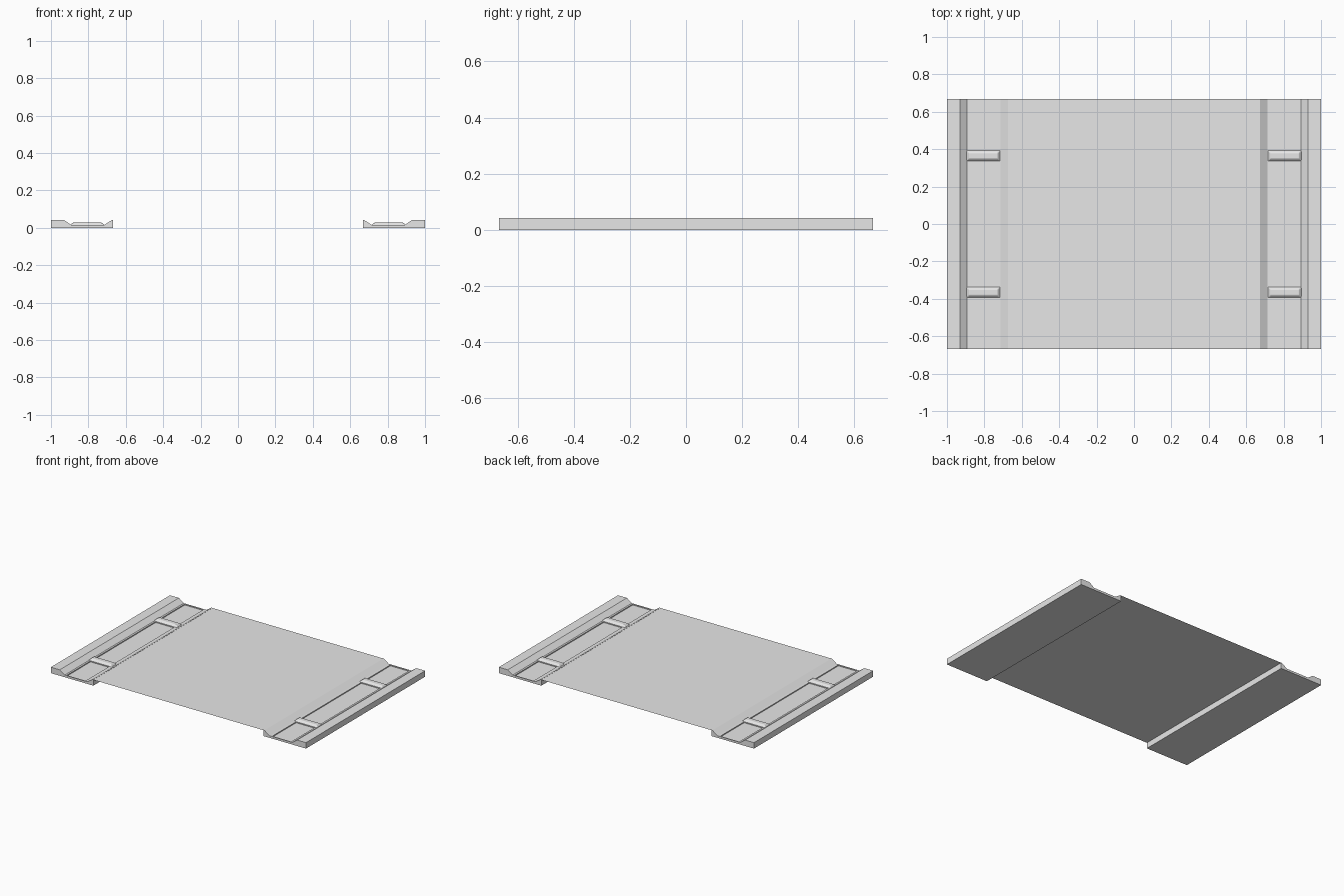
import bpy, bmesh

if "Cube" in bpy.data.objects:
    bpy.data.objects.remove(bpy.data.objects["Cube"])

HALF_Y = 0.667
FLOOR = 0.015

grey = bpy.data.materials.new("light_grey")
grey.use_nodes = True
colour = (0.8, 0.8, 0.8, 1)
grey.diffuse_color = colour
grey.node_tree.nodes["Principled BSDF"].inputs["Base Color"].default_value = colour


def add_object(name, bm):
    bmesh.ops.recalc_face_normals(bm, faces=bm.faces[:])
    mesh = bpy.data.meshes.new(name)
    bm.to_mesh(mesh)
    bm.free()
    mesh.materials.append(grey)
    obj = bpy.data.objects.new(name, mesh)
    bpy.context.collection.objects.link(obj)
    return obj


def extrude_profile(name, points):
    """Sweep an x-z outline along the full depth."""
    bm = bmesh.new()
    face = bm.faces.new([bm.verts.new((x, -HALF_Y, z)) for x, z in points])
    ends = bmesh.ops.extrude_face_region(bm, geom=[face])["geom"]
    verts = [v for v in ends if isinstance(v, bmesh.types.BMVert)]
    bmesh.ops.translate(bm, verts=verts, vec=(0, 2 * HALF_Y, 0))
    return add_object(name, bm)


def block(name, x, y, z0, z1, sx, sy, taper=0.0):
    """Box from z0 to z1 whose top is drawn in by taper on every side."""
    bm = bmesh.new()
    bmesh.ops.create_cube(bm, size=1)
    for v in bm.verts:
        top = v.co.z > 0
        inset = 2 * taper if top else 0
        v.co = (x + v.co.x * (sx - inset), y + v.co.y * (sy - inset), z1 if top else z0)
    return add_object(name, bm)


# Outline of a rail: outer shelf, channel floor, inner lip
outline = [(1, 0), (1, 0.042), (0.93, 0.042), (0.892, FLOOR),
           (0.715, FLOOR), (0.674, 0.042), (0.667, 0.042), (0.667, 0)]

for side, s in (("left", 1), ("right", -1)):
    rail = extrude_profile(side + "_rail", [(s * x, z) for x, z in outline])

    # Sunken trays along the channel
    for i, (y0, y1) in enumerate(((-0.66, -0.395), (-0.335, 0.335), (0.395, 0.66))):
        cutter = block(f"{side}_tray_cutter_{i}", s * 0.806, (y0 + y1) / 2,
                       0.008, 0.05, 0.147, y1 - y0)
        cutter.hide_render = True
        cutter.hide_set(True)
        cut = rail.modifiers.new("tray", "BOOLEAN")
        cut.operation = "DIFFERENCE"
        cut.object = cutter
        cut.solver = "EXACT"

    # Sloped crossbars between the trays
    for place, y in (("front", -0.365), ("back", 0.365)):
        bar = block(f"{side}_{place}_crossbar", s * 0.806, y,
                    0.012, 0.028, 0.186, 0.064, taper=0.016)
        bevel = bar.modifiers.new("soft_edges", "BEVEL")
        bevel.width = 0.004
        bevel.segments = 2

# Thin deck sheet spanning between the two inner lips
bm = bmesh.new()
bm.faces.new([bm.verts.new((x * 0.667, y * HALF_Y, 0.041))
              for x, y in ((-1, -1), (1, -1), (1, 1), (-1, 1))])
add_object("deck_sheet", bm)
